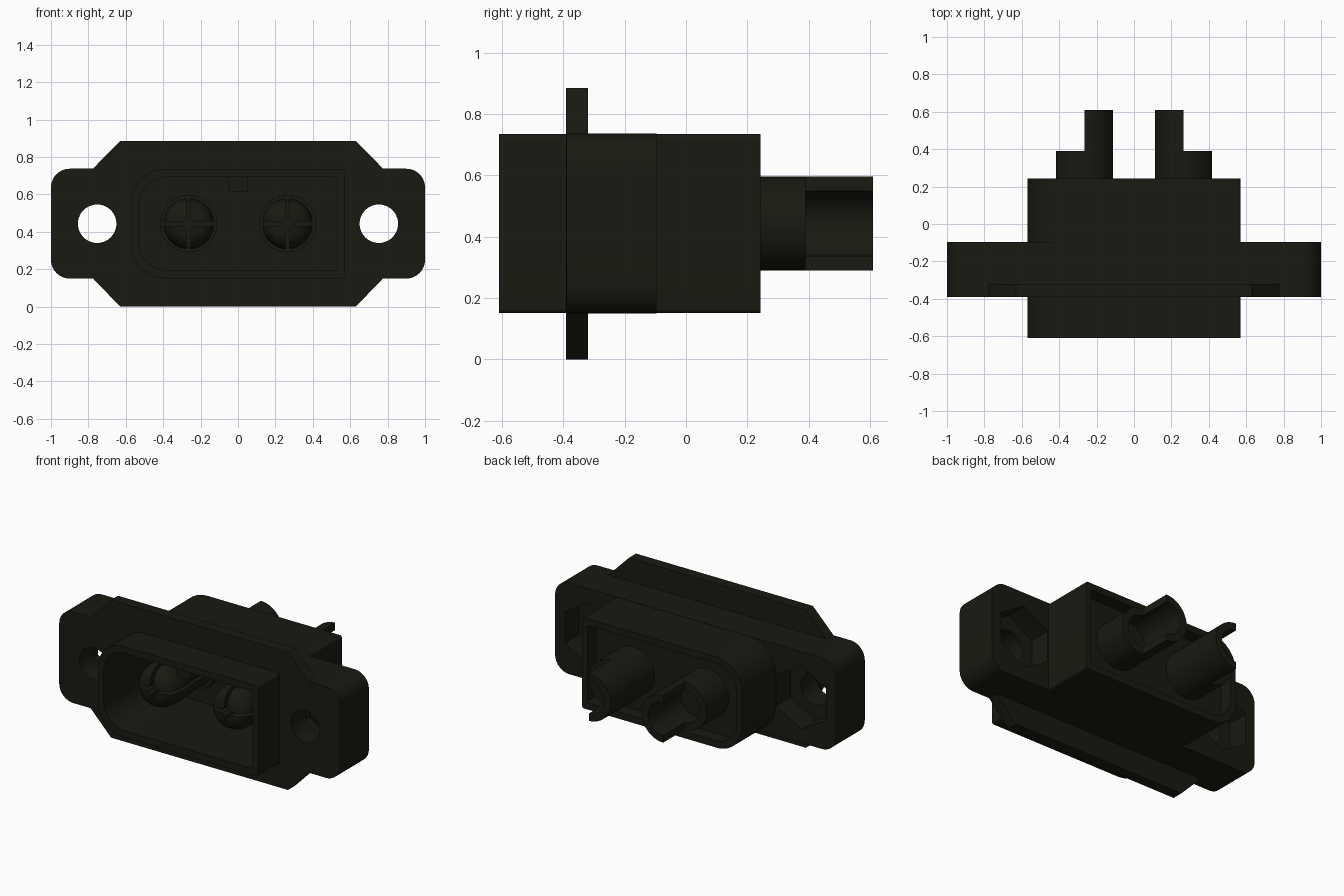
import bpy, bmesh, math
from mathutils import Matrix

if "Cube" in bpy.data.objects:
    bpy.data.objects.remove(bpy.data.objects["Cube"])

ZC = 0.443  # height of the centre line

black = bpy.data.materials.new("black_plastic")
black.diffuse_color = (0.01, 0.01, 0.006, 1)
black.use_nodes = True
black.node_tree.nodes["Principled BSDF"].inputs["Base Color"].default_value = black.diffuse_color


def make(name, bm):
    bmesh.ops.recalc_face_normals(bm, faces=bm.faces)
    me = bpy.data.meshes.new(name)
    bm.to_mesh(me)
    bm.free()
    ob = bpy.data.objects.new(name, me)
    bpy.context.collection.objects.link(ob)
    me.materials.append(black)
    return ob


def extrude(name, pts, y0, y1):
    """Extrude an x-z outline along y."""
    bm = bmesh.new()
    a = [bm.verts.new((x, y0, z)) for x, z in pts]
    b = [bm.verts.new((x, y1, z)) for x, z in pts]
    bm.faces.new(a)
    bm.faces.new(b[::-1])
    n = len(pts)
    for i in range(n):
        bm.faces.new((a[i], b[i], b[(i + 1) % n], a[(i + 1) % n]))
    return make(name, bm)


def rounded(x0, x1, z0, z1, r_left, r_right, seg=10):
    """Rectangle outline with separate left and right corner radii."""
    pts = []
    for cx, cz, r, start in ((x1 - r_right, z1 - r_right, r_right, 0),
                             (x0 + r_left, z1 - r_left, r_left, 90),
                             (x0 + r_left, z0 + r_left, r_left, 180),
                             (x1 - r_right, z0 + r_right, r_right, 270)):
        for i in range(seg + 1):
            t = math.radians(start + 90 * i / seg)
            pts.append((cx + r * math.cos(t), cz + r * math.sin(t)))
    return pts


def ngon(cx, r, n, turn=0.0):
    return [(cx + r * math.cos(turn + math.tau * i / n),
             ZC + r * math.sin(turn + math.tau * i / n)) for i in range(n)]


def box(name, x0, x1, y0, y1, z0, z1):
    return extrude(name, [(x0, z0), (x1, z0), (x1, z1), (x0, z1)], y0, y1)


def lathe(name, cx, profile, seg=48):
    """Revolve (radius, y) points about a y-parallel axis."""
    bm = bmesh.new()
    rings = [[bm.verts.new((cx + r * math.cos(math.tau * i / seg), y,
                            ZC + r * math.sin(math.tau * i / seg)))
              for i in range(seg)] for r, y in profile]
    for p, q in zip(rings, rings[1:]):
        for i in range(seg):
            j = (i + 1) % seg
            bm.faces.new((p[i], p[j], q[j], q[i]))
    bm.faces.new(rings[0])
    bm.faces.new(rings[-1][::-1])
    return make(name, bm)


def boolean(ob, other, op):
    m = ob.modifiers.new(op.lower(), 'BOOLEAN')
    m.operation, m.object, m.solver = op, other, 'EXACT'
    bpy.context.view_layer.objects.active = ob
    bpy.ops.object.modifier_apply(modifier=m.name)
    bpy.data.objects.remove(other)


def smooth(ob):
    bpy.ops.object.select_all(action='DESELECT')
    ob.select_set(True)
    bpy.context.view_layer.objects.active = ob
    bpy.ops.object.shade_smooth_by_angle(angle=math.radians(30))


# Housing: keyed body, thick mounting ears and thin front plate
housing = extrude("housing", rounded(-0.57, 0.57, 0.151, 0.735, 0.18, 0.015), -0.61, 0.243)
boolean(housing, extrude("ears", rounded(-1, 1, 0.15, 0.737, 0.1, 0.1), -0.39, -0.097), 'UNION')
plate = [(-0.92, 0.30), (-0.63, 0), (0.63, 0), (0.92, 0.30),
         (0.92, 0.59), (0.63, 0.886), (-0.63, 0.886), (-0.92, 0.59)]
boolean(housing, extrude("plate", plate, -0.391, -0.32), 'UNION')

# Front socket and shallow back recess
boolean(housing, extrude("socket", rounded(-0.53, 0.53, 0.195, 0.692, 0.15, 0.012), -0.7, -0.03), 'DIFFERENCE')
boolean(housing, extrude("recess", rounded(-0.53, 0.53, 0.195, 0.692, 0.15, 0.012), 0.16, 0.4), 'DIFFERENCE')

# Screw holes with hexagonal nut pockets behind
for s in (-1, 1):
    boolean(housing, extrude("hole", ngon(s * 0.753, 0.103, 40), -0.6, 0.1), 'DIFFERENCE')
    boolean(housing, extrude("nut_pocket", ngon(s * 0.753, 0.205, 6, math.pi / 6), -0.24, 0.1), 'DIFFERENCE')

# Key rib under the socket roof
boolean(housing, box("key_rib", -0.05, 0.05, -0.56, -0.02, 0.615, 0.70), 'UNION')
smooth(housing)

# Bullet contacts: split domed pin in front, solder cup at the back
for s, side in ((-1, "left"), (1, "right")):
    cx = s * 0.264
    profile = [(0.05, -0.50), (0.085, -0.492), (0.113, -0.47), (0.13, -0.435), (0.136, -0.39),
               (0.136, -0.33), (0.128, -0.22), (0.128, -0.08), (0.153, -0.08), (0.153, 0.61)]
    pin = lathe(side + "_contact", cx, profile)
    boolean(pin, box("slit", cx - 0.011, cx + 0.011, -0.6, -0.12, 0.2, 0.7), 'DIFFERENCE')
    boolean(pin, box("slit", cx - 0.2, cx + 0.2, -0.6, -0.12, ZC - 0.011, ZC + 0.011), 'DIFFERENCE')
    boolean(pin, lathe("pin_bore", cx, [(0.03, -0.6), (0.03, -0.12)], 24), 'DIFFERENCE')
    boolean(pin, lathe("cup_bore", cx, [(0.106, 0.28), (0.106, 0.8)]), 'DIFFERENCE')
    x0, x1 = sorted((cx, cx + s * 0.3))
    boolean(pin, box("cup_opening", x0, x1, 0.39, 0.8, 0.1, 0.8), 'DIFFERENCE')
    smooth(pin)
